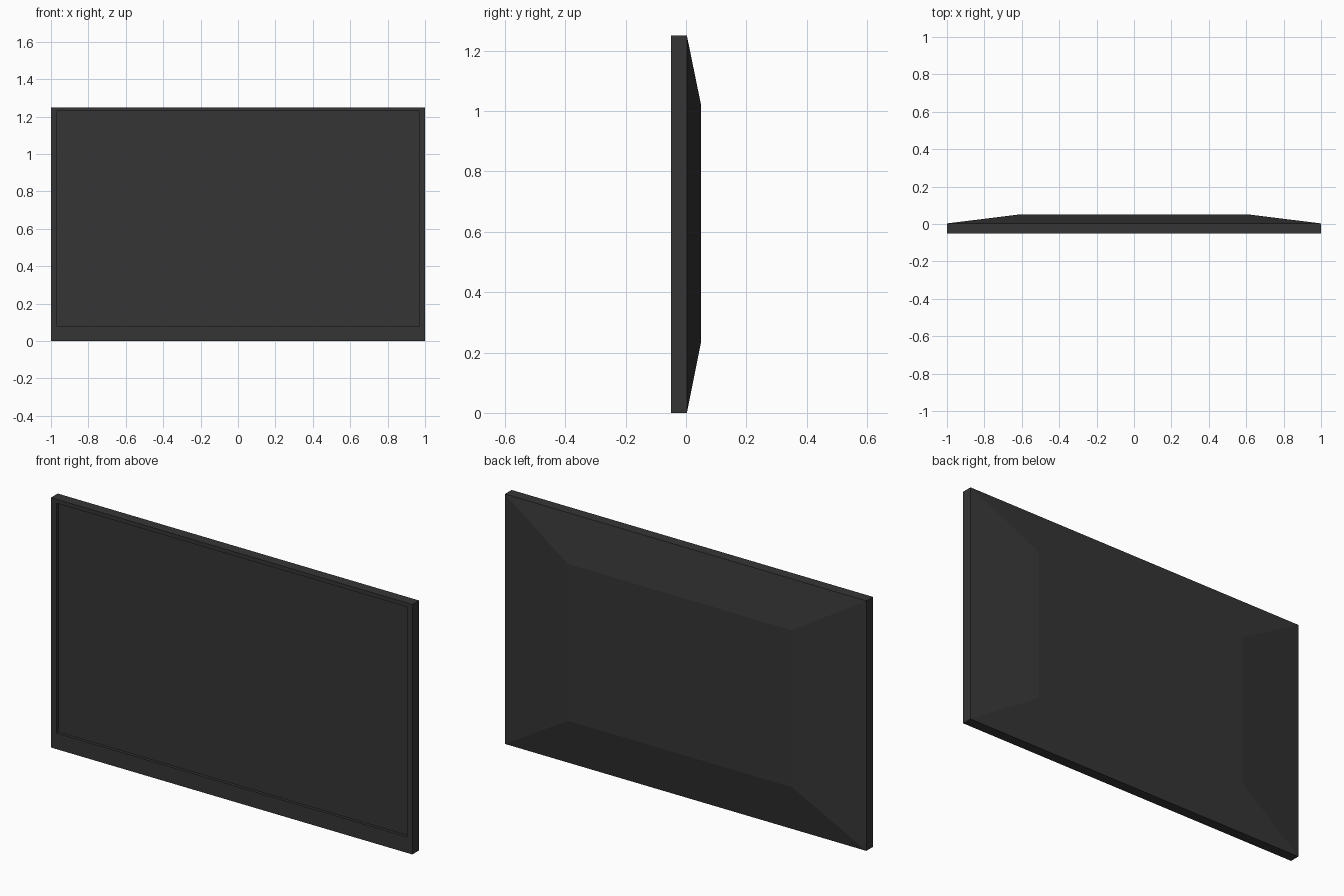
import bpy
import bmesh

if "Cube" in bpy.data.objects:
    bpy.data.objects.remove(bpy.data.objects["Cube"])

plastic = bpy.data.materials.new("charcoal plastic")
plastic.diffuse_color = (0.036, 0.036, 0.036, 1.0)
plastic.use_nodes = True
plastic.node_tree.nodes["Principled BSDF"].inputs["Base Color"].default_value = plastic.diffuse_color


def loft(name, rings, front_cap=False, back_cap=False):
    """Join rectangular rings (half width, bottom z, top z, y) into one part."""
    bm = bmesh.new()
    loops = [[bm.verts.new(p) for p in
              ((-w, y, z0), (w, y, z0), (w, y, z1), (-w, y, z1))]
             for w, z0, z1, y in rings]
    for a, b in zip(loops, loops[1:]):
        for i in range(4):
            j = (i + 1) % 4
            bm.faces.new((a[i], b[i], b[j], a[j]))
    if front_cap:
        bm.faces.new(loops[0])
    if back_cap:
        bm.faces.new(loops[-1][::-1])
    mesh = bpy.data.meshes.new(name)
    bm.to_mesh(mesh)
    bm.free()
    mesh.materials.append(plastic)
    obj = bpy.data.objects.new(name, mesh)
    bpy.context.collection.objects.link(obj)
    return obj


FRONT, SEAM, BACK = -0.05, 0.003, 0.05
RECESS = FRONT + 0.015
outer = (1.0, 0.0, 1.25)
opening = (0.97, 0.08, 1.23)

# Bezel: recess wall, front rim (deeper at the bottom) and outer sides
loft("bezel", [(*opening, RECESS), (*opening, FRONT), (*outer, FRONT), (*outer, SEAM)])

# Recessed screen panel
loft("screen", [(*opening, RECESS)], front_cap=True)

# Back cover tapering to a raised flat panel
loft("back_cover", [(*outer, SEAM), (0.62, 0.235, 1.02, BACK)], back_cap=True)
